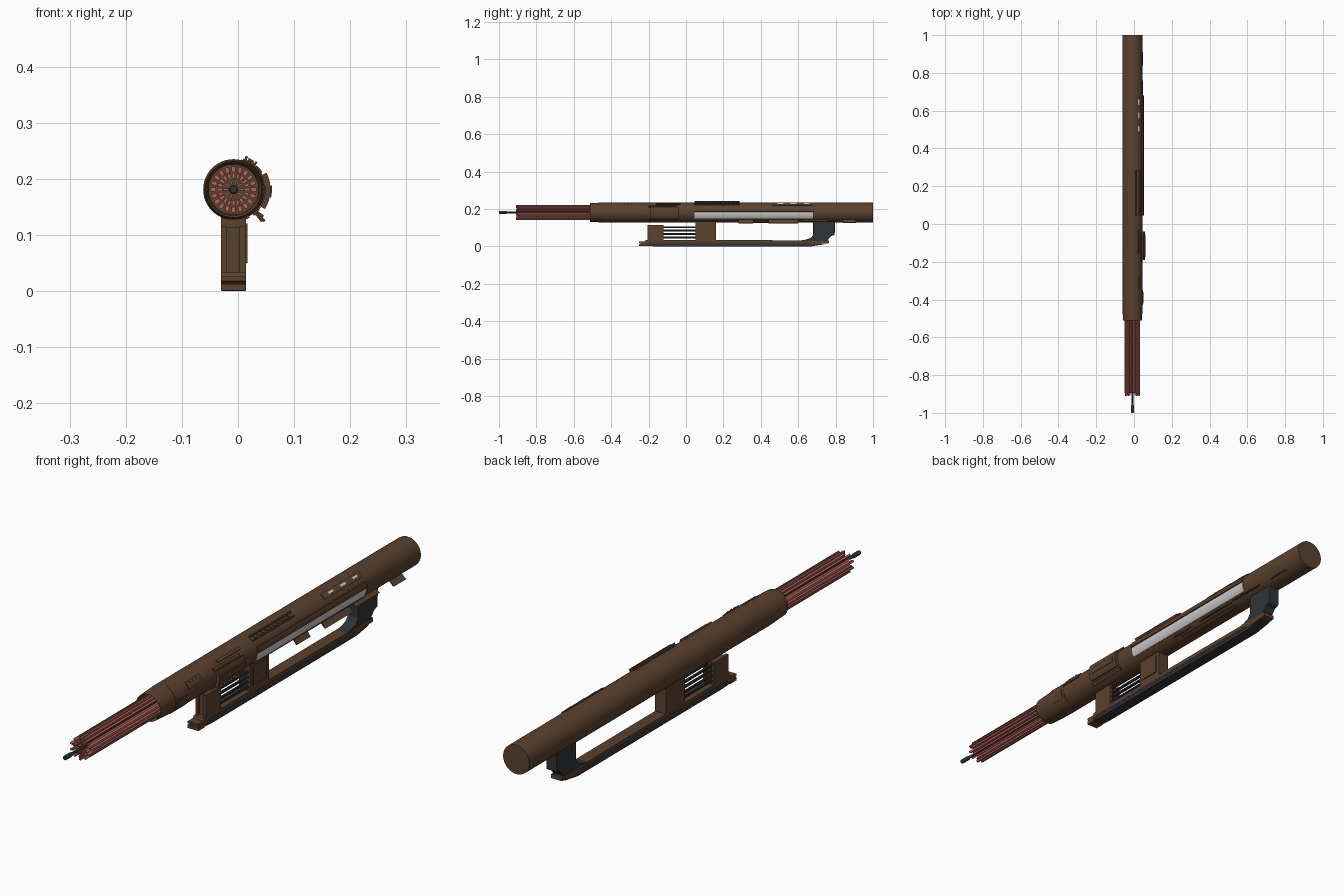
import bpy, bmesh, math
from mathutils import Vector

if "Cube" in bpy.data.objects:
    bpy.data.objects.remove(bpy.data.objects["Cube"])

CX, CZ = -0.008, 0.181          # axis of the main tube


def material(name, rgb):
    m = bpy.data.materials.new(name)
    m.diffuse_color = (*rgb, 1)
    m.use_nodes = True
    m.node_tree.nodes["Principled BSDF"].inputs["Base Color"].default_value = m.diffuse_color
    return m


BROWN = material("brown", (0.105, 0.054, 0.027))
DARK = material("charcoal", (0.03, 0.034, 0.037))
RED = material("dusty red", (0.46, 0.13, 0.105))
SILVER = material("silver", (0.60, 0.60, 0.60))


def make(name, verts, faces, mat, smooth=False):
    me = bpy.data.meshes.new(name)
    me.from_pydata(verts, [], faces)
    bm = bmesh.new()
    bm.from_mesh(me)
    bmesh.ops.recalc_face_normals(bm, faces=bm.faces)
    bm.to_mesh(me)
    bm.free()
    ob = bpy.data.objects.new(name, me)
    bpy.context.collection.objects.link(ob)
    me.materials.append(mat)
    if smooth:
        bpy.ops.object.select_all(action='DESELECT')
        ob.select_set(True)
        bpy.context.view_layer.objects.active = ob
        bpy.ops.object.shade_smooth_by_angle(angle=math.radians(30))
    return ob


def prism(name, outline, axis, a, b, mat):
    """Extrude an outline: axis 'x' takes (y, z) points, axis 'y' takes (x, z) points."""
    n = len(outline)
    put = (lambda p, t: (t, p[0], p[1])) if axis == 'x' else (lambda p, t: (p[0], t, p[1]))
    v = [put(p, a) for p in outline] + [put(p, b) for p in outline]
    f = [list(range(n)), list(range(n, 2 * n))]
    f += [[i, (i + 1) % n, n + (i + 1) % n, n + i] for i in range(n)]
    return make(name, v, f, mat)


def box(name, x0, x1, y0, y1, z0, z1, mat):
    return prism(name, [(x0, z0), (x1, z0), (x1, z1), (x0, z1)], 'y', y0, y1, mat)


def lathe(name, profile, mat, n=48, cx=CX, cz=CZ):
    """Revolve (radius, y) points round the y direction and cap both ends."""
    v, f = [], []
    for r, y in profile:
        for i in range(n):
            t = 2 * math.pi * i / n
            v.append((cx + r * math.cos(t), y, cz + r * math.sin(t)))
    for k in range(len(profile) - 1):
        for i in range(n):
            j = (i + 1) % n
            f.append([k * n + i, k * n + j, (k + 1) * n + j, (k + 1) * n + i])
    f += [list(range(n)), list(range(len(v) - n, len(v)))]
    return make(name, v, f, mat, True)


def polar(r, deg):
    t = math.radians(deg)
    return (CX + r * math.cos(t), CZ + r * math.sin(t))


def shell(name, a0, a1, r0, r1, y0, y1, mat, n=8):
    """Curved plate hugging the tube between two angles (0 = right, 90 = up)."""
    angs = [a0 + (a1 - a0) * i / n for i in range(n + 1)]
    return prism(name, [polar(r1, a) for a in angs] + [polar(r0, a) for a in reversed(angs)],
                 'y', y0, y1, mat)


# Main tube with tapered muzzle, shallow recess and collar
lathe("main_tube", [(0.012, -0.485), (0.045, -0.485), (0.047, -0.508), (0.050, -0.512),
                    (0.054, -0.43), (0.054, 0.995), (0.0535, 1.0)], BROWN)
shell("front_collar", -60, 75, 0.05, 0.0555, -0.43, -0.35, BROWN, 14)

# Red bundle: three rings of long radial bars, uneven at the tip
for ring, (r0, r1, count, tip) in enumerate([(0.010, 0.018, 10, -0.88), (0.020, 0.029, 20, -0.89),
                                             (0.031, 0.041, 20, -0.895)]):
    for i in range(count):
        a = 360 * i / count
        d = Vector((math.cos(math.radians(a)), math.sin(math.radians(a))))
        s = Vector((-d.y, d.x)) * (0.0016 + 0.0009 * ring)
        c = Vector((CX, CZ))
        pts = [c + d * r0 - s, c + d * r1 - s, c + d * r1 + s, c + d * r0 + s]
        prism("red_bar", [tuple(p) for p in pts], 'y', tip - 0.015 * (i % 2), -0.48, RED)

# Central rod with a thicker tip
lathe("centre_rod", [(0.006, -1.0), (0.008, -0.997), (0.008, -0.965), (0.005, -0.95),
                     (0.005, -0.48)], DARK, 16)

# Silver side panel with lips above and below
shell("silver_panel", -33, 4, 0.05, 0.0565, 0.045, 0.68, SILVER)
shell("panel_upper_lip", 4, 24, 0.05, 0.061, 0.045, 0.68, BROWN)
shell("panel_lower_lip", -38, -33, 0.05, 0.058, 0.045, 0.68, BROWN, 3)

# Curved side cover with strips on it
shell("side_cover", -32, 27, 0.05, 0.066, -0.19, -0.04, BROWN)
shell("side_cover_rib", -12, 6, 0.06, 0.0685, -0.175, -0.055, BROWN, 4)
shell("cover_strip", 31, 40, 0.05, 0.060, -0.20, -0.05, BROWN, 3)
shell("cover_strip_high", 48, 58, 0.05, 0.060, -0.16, -0.03, BROWN, 3)
shell("cover_strip_low", -52, -38, 0.05, 0.059, -0.20, -0.04, BROWN, 3)

# Small front plates
shell("front_plate", 20, 50, 0.05, 0.0575, -0.35, -0.27, BROWN, 5)
shell("front_plate_low", -30, 5, 0.05, 0.0575, -0.42, -0.36, BROWN, 5)
for i in range(3):
    shell("front_stud", 40, 46, 0.05, 0.0595, -0.335 + 0.02 * i, -0.325 + 0.02 * i, BROWN, 2)

# Upper vented rail
shell("vent_rail", 48, 72, 0.05, 0.058, 0.045, 0.285, BROWN, 4)
for a in (48, 66):
    shell("vent_rail_edge", a, a + 4, 0.05, 0.064, 0.045, 0.285, BROWN, 2)
for i in range(10):
    y = 0.06 + 0.022 * i
    shell("vent_tooth", 54, 64, 0.05, 0.0625, y, y + 0.010, BROWN, 2)

# Rear upper plate with silver slots
shell("slot_plate", 44, 68, 0.05, 0.0575, 0.46, 0.68, BROWN, 5)
for i in range(3):
    y = 0.49 + 0.07 * i
    shell("silver_slot", 52, 60, 0.05, 0.0585, y, y + 0.03, SILVER, 2)

# Slanted flaps below the tube on the right
for y0, y1, tilt, length in [(0.28, 0.36, -52, 0.033), (0.44, 0.60, -46, 0.036),
                             (0.62, 0.76, -35, 0.028), (0.84, 0.91, -44, 0.034)]:
    p = Vector(polar(0.046, -46))
    d = Vector((math.cos(math.radians(tilt)), math.sin(math.radians(tilt))))
    s = Vector((-d.y, d.x)) * 0.002
    pts = [p - s, p + d * length * 0.9 - s, p + d * length * 0.95 + s, p + s]
    prism("slanted_flap", [tuple(q) for q in pts], 'y', y0, y1, BROWN)
shell("belly_strip", -75, -60, 0.05, 0.058, 0.30, 0.60, BROWN, 3)

# Front grip block: two cheeks and a recessed core
X0, X1 = -0.030, 0.014
box("grip_core", X0 + 0.005, X1 - 0.005, -0.195, -0.125, 0.03, 0.113, BROWN)
box("grip_cheek_left", X0, X0 + 0.010, -0.205, -0.12, 0.03, 0.115, BROWN)
box("grip_cheek_right", X1 - 0.012, X1, -0.205, -0.12, 0.03, 0.115, BROWN)
# Four layers of dark rods between grip and mount
for k in range(4):
    for x in (-0.019, 0.003):
        lathe("dark_rod", [(0.0052, -0.13), (0.0052, 0.06)], DARK, 10, x, 0.047 + 0.0185 * k)
# Middle mount
box("middle_mount", X0, X1, 0.05, 0.16, 0.03, 0.14, BROWN)
box("mount_side_plate", X1 - 0.002, X1 + 0.003, 0.065, 0.145, 0.05, 0.12, BROWN)

# Lower rail: brown beam, dark sole, front toe and rear heel
prism("lower_rail", [(-0.25, 0.018), (-0.235, 0.012), (0.70, 0.012), (0.765, 0.017),
                     (0.765, 0.032), (-0.215, 0.034), (-0.22, 0.026), (-0.25, 0.026)],
      'x', X0, X1, BROWN)
prism("rail_sole", [(-0.215, 0.003), (-0.17, 0.0), (0.67, 0.0), (0.745, 0.012), (-0.215, 0.013)],
      'x', X0 + 0.001, X1 - 0.001, DARK)
box("rail_toe", X0, X1, -0.25, -0.215, 0.001, 0.013, BROWN)
box("rail_dark_band", X0 - 0.0005, X1 + 0.0005, -0.2, 0.66, 0.016, 0.021, DARK)

# Rear dark support with curved foot
support = prism("rear_support", [(0.61, 0.031), (0.755, 0.031), (0.775, 0.055), (0.795, 0.062),
                                 (0.797, 0.138), (0.68, 0.138), (0.68, 0.062), (0.668, 0.045),
                                 (0.645, 0.037)], 'x', X0, X1, DARK)
bev = support.modifiers.new("soft_edges", 'BEVEL')
bev.width, bev.segments = 0.004, 2
